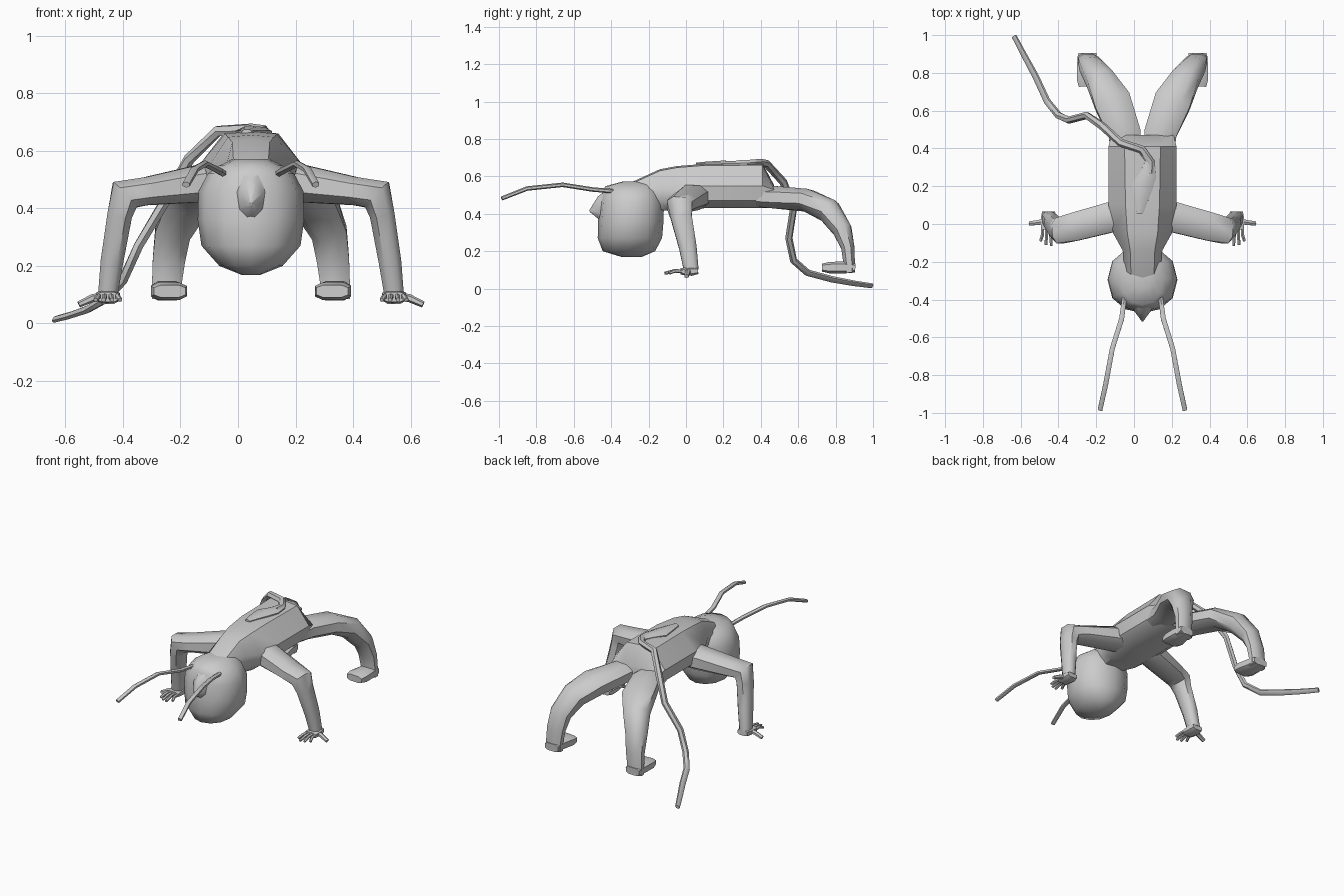
import bpy, bmesh, math
from mathutils import Vector

CX = 0.045  # body centre plane
grey = bpy.data.materials.new("plain_grey")
grey.diffuse_color = (0.6, 0.6, 0.6, 1)


def skin(name, rings, angle=50):
    """Bridge closed rings of points into a capped solid."""
    bm = bmesh.new()
    vr = [[bm.verts.new(p) for p in r] for r in rings]
    for a, b in zip(vr, vr[1:]):
        for i in range(len(a)):
            j = (i + 1) % len(a)
            bm.faces.new((a[i], a[j], b[j], b[i]))
    bm.faces.new(vr[0])
    bm.faces.new(vr[-1])
    bmesh.ops.recalc_face_normals(bm, faces=bm.faces)
    me = bpy.data.meshes.new(name)
    bm.to_mesh(me)
    bm.free()
    me.materials.append(grey)
    ob = bpy.data.objects.new(name, me)
    bpy.context.collection.objects.link(ob)
    bpy.ops.object.select_all(action='DESELECT')
    ob.select_set(True)
    bpy.context.view_layer.objects.active = ob
    bpy.ops.object.shade_smooth_by_angle(angle=math.radians(angle))
    return ob


def limb(name, path, side, sides=8, square=1.0, angle=50):
    """Tube along (x, y, z, half width along 'side', half thickness)."""
    pts = [Vector(p[:3]) for p in path]
    rings = []
    for i, p in enumerate(pts):
        d0 = (p - pts[max(i - 1, 0)]).normalized()
        d1 = (pts[min(i + 1, len(pts) - 1)] - p).normalized()
        t = (d0 + d1).normalized()
        u = Vector(side)
        u = (u - t * u.dot(t)).normalized()
        v = t.cross(u)
        w, h = path[i][3:]
        ring = []
        for k in range(sides):
            a = 2 * math.pi * (k + 0.5) / sides
            c, s = math.cos(a), math.sin(a)
            c = math.copysign(abs(c) ** square, c)
            s = math.copysign(abs(s) ** square, s)
            ring.append(p + u * w * c + v * h * s)
        rings.append(ring)
    return skin(name, rings, angle)


# torso: y, top half width, top z, side half width, side z, bottom z
torso = []
for y, wt, zt, w, zm, zb in [
        (-0.30, 0.06, 0.565, 0.09, 0.53, 0.43),
        (-0.14, 0.065, 0.638, 0.105, 0.54, 0.42),
        (-0.05, 0.08, 0.655, 0.155, 0.535, 0.415),
        (0.10, 0.09, 0.667, 0.18, 0.55, 0.43),
        (0.41, 0.095, 0.668, 0.18, 0.55, 0.43),
        (0.47, 0.085, 0.555, 0.165, 0.53, 0.435)]:
    half = [(wt, zt - 0.008), (w, zm), (w * 0.93, zb + 0.04), (w * 0.6, zb)]
    ring = [(0, zt)] + half + [(-x, z) for x, z in reversed(half)]
    torso.append([(CX + x, y, z) for x, z in ring])
skin("torso", torso, 40)

# head: stacked rounded rings z, y centre, half width, half depth
head = []
for z, y, rx, ry in [(0.168, -0.29, 0.03, 0.05), (0.20, -0.305, 0.11, 0.14),
                     (0.27, -0.30, 0.172, 0.172), (0.36, -0.295, 0.185, 0.175),
                     (0.46, -0.29, 0.182, 0.172), (0.52, -0.29, 0.15, 0.155),
                     (0.548, -0.29, 0.11, 0.14), (0.572, -0.26, 0.06, 0.08)]:
    ring = []
    for k in range(12):
        c, s = math.cos(k * math.pi / 6), math.sin(k * math.pi / 6)
        ring.append((CX + rx * c, y + ry * math.copysign(abs(s) ** 0.85, s), z))
    head.append(ring)
skin("head", head, 60)

# nose
limb("nose", [(CX, -0.42, 0.43, 0.07, 0.10), (CX, -0.46, 0.425, 0.045, 0.075),
              (CX, -0.515, 0.415, 0.004, 0.006)], (1, 0, 0))

for s, tag in ((1, "right"), (-1, "left")):
    def mir(path):
        return [(CX + s * p[0],) + tuple(p[1:]) for p in path]

    # leg, bent down at the knee
    limb(tag + "_leg", mir([
        (0.088, 0.38, 0.490, 0.085, 0.055), (0.095, 0.48, 0.488, 0.092, 0.064),
        (0.160, 0.65, 0.472, 0.105, 0.063), (0.225, 0.765, 0.415, 0.080, 0.068),
        (0.272, 0.835, 0.315, 0.066, 0.055), (0.285, 0.865, 0.22, 0.060, 0.038),
        (0.292, 0.872, 0.14, 0.055, 0.033), (0.292, 0.874, 0.085, 0.055, 0.033)]),
        (1, 0, 0), 8, 0.85)
    # foot
    limb(tag + "_foot", mir([
        (0.292, 0.905, 0.11, 0.050, 0.025), (0.292, 0.84, 0.113, 0.058, 0.034),
        (0.285, 0.77, 0.112, 0.066, 0.032), (0.282, 0.73, 0.112, 0.058, 0.022)]),
        (1, 0, 0), 8, 0.6)
    # arm, bent down at the elbow
    limb(tag + "_arm", mir([
        (0.08, 0.05, 0.495, 0.09, 0.065), (0.17, 0.035, 0.487, 0.085, 0.070),
        (0.36, -0.015, 0.460, 0.080, 0.052), (0.438, -0.035, 0.447, 0.072, 0.063),
        (0.455, -0.025, 0.38, 0.060, 0.046), (0.482, 0.010, 0.22, 0.050, 0.042),
        (0.497, 0.028, 0.10, 0.042, 0.036)]), (0, 1, 0), 8, 0.8)
    # palm
    limb(tag + "_palm", mir([
        (0.497, 0.065, 0.095, 0.036, 0.018), (0.497, 0.03, 0.093, 0.044, 0.026),
        (0.497, -0.03, 0.092, 0.042, 0.018)]), (1, 0, 0), 8, 0.7)
    # four fingers
    for i, (x, reach) in enumerate([(0.464, -0.09), (0.486, -0.115),
                                    (0.508, -0.11), (0.530, -0.09)]):
        limb(f"{tag}_finger_{i + 1}", mir([
            (x, -0.015, 0.092, 0.010, 0.010), (x, -0.06, 0.095, 0.010, 0.010),
            (x + (x - 0.497) * 0.3, reach, 0.082, 0.008, 0.008)]), (1, 0, 0), 6)
    # thumb
    limb(tag + "_thumb", mir([
        (0.50, 0.02, 0.095, 0.018, 0.016), (0.55, 0.008, 0.088, 0.015, 0.014),
        (0.598, 0.003, 0.066, 0.013, 0.011)]), (0, 1, 0), 6)
    # antenna
    limb(tag + "_antenna", mir([
        (0.095, -0.385, 0.520, 0.014, 0.012), (0.110, -0.50, 0.530, 0.015, 0.012),
        (0.160, -0.66, 0.555, 0.015, 0.012), (0.195, -0.85, 0.535, 0.015, 0.012),
        (0.225, -0.985, 0.482, 0.014, 0.011)]), (1, 0, 0), 6)

# tail: swollen root on the back, then a curling whip down to the ground
limb("tail_root", [
    (0.03, 0.055, 0.665, 0.018, 0.010), (0.035, 0.11, 0.665, 0.036, 0.015),
    (0.045, 0.20, 0.660, 0.060, 0.026), (0.075, 0.26, 0.660, 0.048, 0.024),
    (0.085, 0.33, 0.665, 0.028, 0.018)], (1, 0, 0))
limb("tail", [
    (0.082, 0.27, 0.660, 0.030, 0.022), (0.085, 0.33, 0.666, 0.026, 0.020),
    (0.04, 0.395, 0.674, 0.023, 0.020), (-0.07, 0.43, 0.668, 0.022, 0.020),
    (-0.17, 0.52, 0.570, 0.022, 0.020), (-0.25, 0.575, 0.43, 0.020, 0.019),
    (-0.345, 0.55, 0.27, 0.020, 0.018), (-0.40, 0.575, 0.15, 0.020, 0.017),
    (-0.46, 0.65, 0.085, 0.020, 0.015), (-0.52, 0.78, 0.05, 0.020, 0.013),
    (-0.585, 0.90, 0.028, 0.018, 0.011), (-0.635, 0.995, 0.015, 0.016, 0.010)],
    (0.6, 0.5, 0.62), 6)
